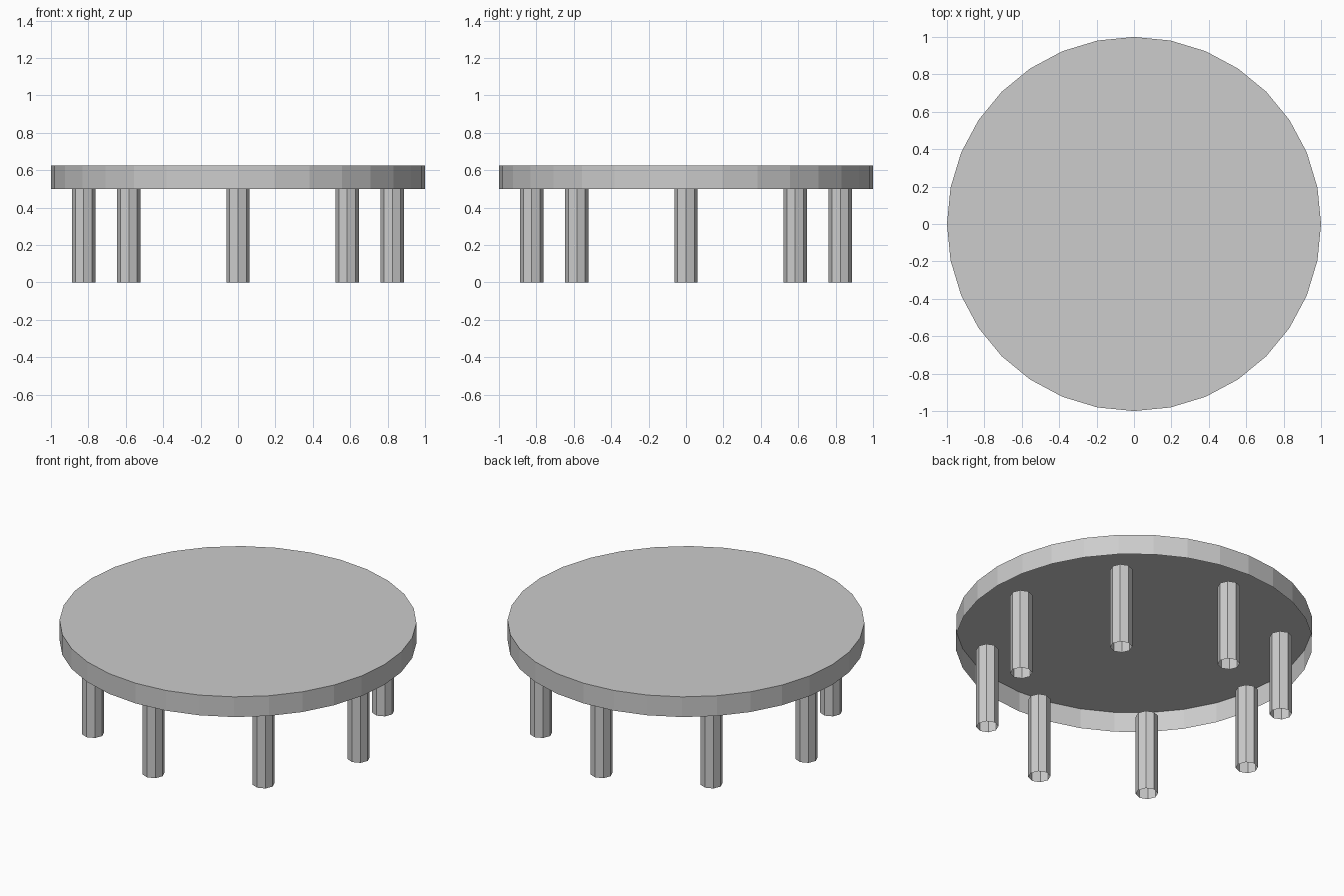
import bpy
import bmesh
from math import cos, sin, pi

cube = bpy.data.objects.get("Cube")
if cube:
    bpy.data.objects.remove(cube, do_unlink=True)

LEG_COUNT = 8
LEG_RING = 0.825
LEG_HEIGHT = 0.5
TOP_THICKNESS = 0.125

grey = bpy.data.materials.new("light grey")
grey.use_nodes = True
colour = (0.604, 0.604, 0.604, 1)
grey.diffuse_color = colour
grey.node_tree.nodes["Principled BSDF"].inputs["Base Color"].default_value = colour


def open_cylinder(name, sides, radius, height, location):
    """Cylinder standing on location, closed on top and open below."""
    bpy.ops.mesh.primitive_cylinder_add(
        vertices=sides, radius=radius, depth=height, location=location)
    part = bpy.context.object
    part.name = name
    part.location.z += height / 2
    part.data.materials.append(grey)
    bm = bmesh.new()
    bm.from_mesh(part.data)
    bottom = [f for f in bm.faces if f.normal.z < -0.9]
    bmesh.ops.delete(bm, geom=bottom, context='FACES_ONLY')
    bm.to_mesh(part.data)
    bm.free()


# Round faceted table top, a hollow shell seen from below
open_cylinder("table_top", 32, 1, TOP_THICKNESS, (0, 0, LEG_HEIGHT))

# Ring of octagonal legs reaching the lower rim of the top
for i in range(LEG_COUNT):
    angle = 2 * pi * i / LEG_COUNT
    open_cylinder(f"leg_{i + 1}", 8, 0.0625, LEG_HEIGHT,
                  (LEG_RING * cos(angle), LEG_RING * sin(angle), 0))
